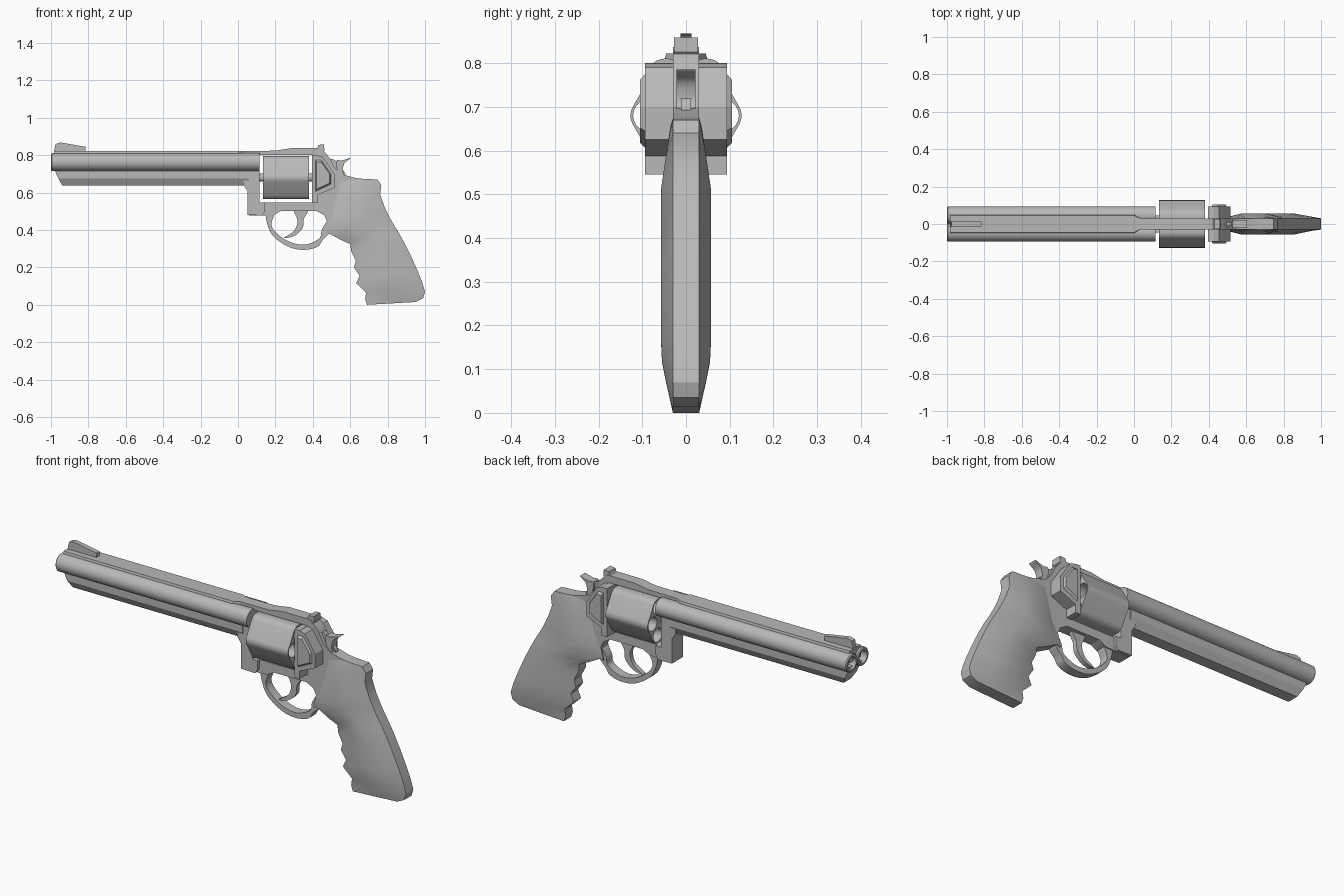
import bpy, bmesh, math
from mathutils import Vector

if "Cube" in bpy.data.objects:
    bpy.data.objects.remove(bpy.data.objects["Cube"])

steel = bpy.data.materials.new("steel grey")
steel.use_nodes = True
colour = (0.48, 0.48, 0.48, 1)
steel.diffuse_color = colour
steel.node_tree.nodes["Principled BSDF"].inputs["Base Color"].default_value = colour
parts = []


def loft(name, rings):
    """Skin a row of equal-length rings and cap both ends."""
    bm = bmesh.new()
    rows = [[bm.verts.new(p) for p in ring] for ring in rings]
    n = len(rows[0])
    for a, b in zip(rows, rows[1:]):
        for i in range(n):
            j = (i + 1) % n
            bm.faces.new((a[i], a[j], b[j], b[i]))
    bm.faces.new(rows[0])
    bm.faces.new(rows[-1])
    bmesh.ops.recalc_face_normals(bm, faces=bm.faces)
    mesh = bpy.data.meshes.new(name)
    bm.to_mesh(mesh)
    bm.free()
    mesh.materials.append(steel)
    ob = bpy.data.objects.new(name, mesh)
    bpy.context.collection.objects.link(ob)
    parts.append(ob)
    return ob


def prism(name, outline, half):
    """Side outline (x, z) with a half thickness in y."""
    return loft(name, [[(x, y, z) for x, z in outline] for y in (-half, half)])


def along_x(name, section, x0, x1):
    """Cross-section (y, z) swept along x."""
    return loft(name, [[(x, y, z) for y, z in section] for x in (x0, x1)])


def turned(name, profile, y, z, sides=32):
    """Profile of (x, radius) turned about an axis parallel to x."""
    turn = [2 * math.pi * i / sides for i in range(sides)]
    return loft(name, [[(x, y + r * math.cos(a), z + r * math.sin(a)) for a in turn]
                       for x, r in profile])


def smooth(points, steps=5):
    """Closed rounded outline through the given points."""
    pts = [Vector(p) for p in points]
    out, n = [], len(pts)
    for i in range(n):
        a, b, c, d = (pts[(i + k) % n] for k in (-1, 0, 1, 2))
        for s in range(steps):
            t = s / steps
            out.append(tuple(0.5 * (2 * b + (c - a) * t + (2 * a - 5 * b + 4 * c - d) * t ** 2
                                    + (3 * b - a - 3 * c + d) * t ** 3)))
    return out


def mirrored(half):
    """Complete a cross-section from its +y half."""
    return half + [(-y, z) for y, z in reversed(half)]


# Twin barrels with bores
for side, y in (("left", 0.046), ("right", -0.046)):
    turned(side + "_barrel", [(0, 0.03), (-0.995, 0.03), (-1, 0.033), (-1, 0.043),
                              (-0.995, 0.0475), (0.115, 0.0475)], y, 0.763)

# Top rib, tapering into the strap
rib = mirrored([(0.05, 0.76), (0.05, 0.806), (0.045, 0.822)])
strap = [(math.copysign(0.029, y), z) for y, z in rib]
loft("top_rib", [[(x, y, z) for y, z in sec]
                 for x, sec in ((-0.985, rib), (0, rib), (0.035, strap))])

# Underlug with a raked nose
lug = mirrored([(0.05, 0.74), (0.05, 0.675), (0.03, 0.638)])
nose = {0.74: -0.99, 0.675: -0.96, 0.638: -0.94}
loft("underlug", [[(nose[z], y, z) for y, z in lug], [(0.06, y, z) for y, z in lug]])

# Sights
prism("front_sight", [(-0.985, 0.815), (-0.975, 0.86), (-0.95, 0.868),
                      (-0.815, 0.845), (-0.815, 0.815)], 0.013)
prism("rear_sight", [(0.40, 0.82), (0.425, 0.84), (0.43, 0.855), (0.46, 0.858),
                     (0.462, 0.825), (0.45, 0.81)], 0.027)

# Frame wrapping the cylinder window
prism("frame", [(0.03, 0.80), (0.03, 0.822), (0.2, 0.824), (0.28, 0.837), (0.44, 0.837),
                (0.465, 0.815), (0.49, 0.785), (0.515, 0.735), (0.55, 0.70), (0.62, 0.68),
                (0.70, 0.668), (0.62, 0.5), (0.52, 0.4), (0.46, 0.38), (0.475, 0.45),
                (0.46, 0.48), (0.42, 0.502), (0.23, 0.502), (0.19, 0.48), (0.14, 0.478),
                (0.06, 0.478), (0.06, 0.548), (0.395, 0.548), (0.395, 0.80)], 0.03)
prism("frame_front", [(0.03, 0.64), (0.05, 0.61), (0.05, 0.48), (0.13, 0.478), (0.145, 0.5),
                      (0.145, 0.548), (0.115, 0.548), (0.115, 0.80), (0.03, 0.80)], 0.045)

# Recoil shield: flat plate, faceted body and raised side panels
plate = [(0.395, 0.545), (0.395, 0.80), (0.425, 0.80), (0.425, 0.545)]
prism("shield_plate", plate, 0.094)
prism("shield_body", [(0.42, 0.585), (0.42, 0.80), (0.455, 0.79), (0.515, 0.70),
                      (0.515, 0.625)], 0.094)
panel = [(0.415, 0.605), (0.415, 0.775), (0.445, 0.775), (0.497, 0.70), (0.497, 0.645)]
centre = Vector((0.45, 0.69))
small = [tuple(centre + (Vector(p) - centre) * 0.85) for p in panel]
loft("shield_panels", [[(x, y, z) for x, z in ring] for y, ring in
                       ((-0.105, small), (-0.093, panel), (0.093, panel), (0.105, small))])

# Six-lobed cylinder with open chambers
axis_z, orbit = 0.68, 0.085
lobed = []
for k in range(6):
    for step in range(-3, 4):
        a = math.radians(60 * k)
        b = a + math.radians(10 * step)
        lobed.append((orbit * math.cos(a) + 0.042 * math.cos(b),
                      axis_z + orbit * math.sin(a) + 0.042 * math.sin(b)))
cylinder = along_x("cylinder", lobed, 0.135, 0.38)
for k in range(6):
    a = math.radians(60 * k)
    cutter = turned("chamber_cutter", [(0.1, 0.036), (0.42, 0.036)],
                    orbit * math.cos(a), axis_z + orbit * math.sin(a), 20)
    cutter.hide_render = True
    cut = cylinder.modifiers.new("chamber", "BOOLEAN")
    cut.operation, cut.object, cut.solver = "DIFFERENCE", cutter, "EXACT"
    bpy.context.view_layer.objects.active = cylinder
    bpy.ops.object.modifier_apply(modifier=cut.name)
    parts.remove(cutter)
    bpy.data.objects.remove(cutter)
turned("cylinder_pin", [(0.1, 0.022), (0.41, 0.022)], 0, axis_z, 16)

# Trigger guard, trigger and hammer
prism("trigger_guard", smooth([(0.15, 0.49), (0.16, 0.42), (0.195, 0.36), (0.275, 0.308),
                               (0.355, 0.294), (0.425, 0.31), (0.452, 0.345), (0.49, 0.39),
                               (0.475, 0.44), (0.448, 0.40), (0.435, 0.355), (0.36, 0.322),
                               (0.28, 0.335), (0.21, 0.38), (0.178, 0.43), (0.195, 0.49)]), 0.024)
prism("trigger", smooth([(0.30, 0.51), (0.318, 0.45), (0.30, 0.395), (0.245, 0.358),
                         (0.30, 0.368), (0.345, 0.41), (0.352, 0.46), (0.375, 0.51)]), 0.012)
prism("hammer", smooth([(0.49, 0.68), (0.49, 0.77), (0.515, 0.775), (0.54, 0.74),
                        (0.575, 0.70), (0.56, 0.67)]), 0.011)
prism("hammer_spur", smooth([(0.525, 0.74), (0.527, 0.772), (0.555, 0.772), (0.603, 0.785),
                             (0.57, 0.758), (0.56, 0.72), (0.565, 0.695), (0.54, 0.70)]), 0.022)

# Grip lofted down from the heel: front point, back point, half width
stations = [((0.64, 0.675), (0.745, 0.67), 0.03), ((0.55, 0.66), (0.766, 0.64), 0.036),
            ((0.53, 0.58), (0.76, 0.59), 0.046), ((0.51, 0.50), (0.785, 0.52), 0.057),
            ((0.48, 0.44), (0.81, 0.47), 0.057), ((0.47, 0.39), (0.832, 0.43), 0.057),
            ((0.55, 0.347), (0.86, 0.385), 0.057), ((0.60, 0.325), (0.885, 0.34), 0.057),
            ((0.605, 0.285), (0.905, 0.30), 0.057), ((0.63, 0.235), (0.925, 0.26), 0.057),
            ((0.62, 0.20), (0.945, 0.215), 0.057), ((0.65, 0.155), (0.965, 0.17), 0.057),
            ((0.632, 0.115), (0.985, 0.12), 0.055), ((0.685, 0.065), (1, 0.07), 0.045),
            ((0.68, 0.03), (0.99, 0.035), 0.037), ((0.69, 0), (0.95, 0.015), 0.031)]
rings = []
for front, back, width in stations:
    f, b = Vector(front), Vector(back)
    half = [(f.lerp(b, t), w) for t, w in ((0, 0.03), (0.3, width), (0.65, width), (1, 0.03))]
    rings.append([(p.x, w, p.y) for p, w in half] + [(p.x, -w, p.y) for p, w in reversed(half)])
loft("grip", rings)

# Smooth the curves, keep the edges crisp
for ob in bpy.context.selected_objects:
    ob.select_set(False)
for ob in parts:
    ob.select_set(True)
bpy.context.view_layer.objects.active = cylinder
bpy.ops.object.shade_smooth_by_angle(angle=math.radians(28))
